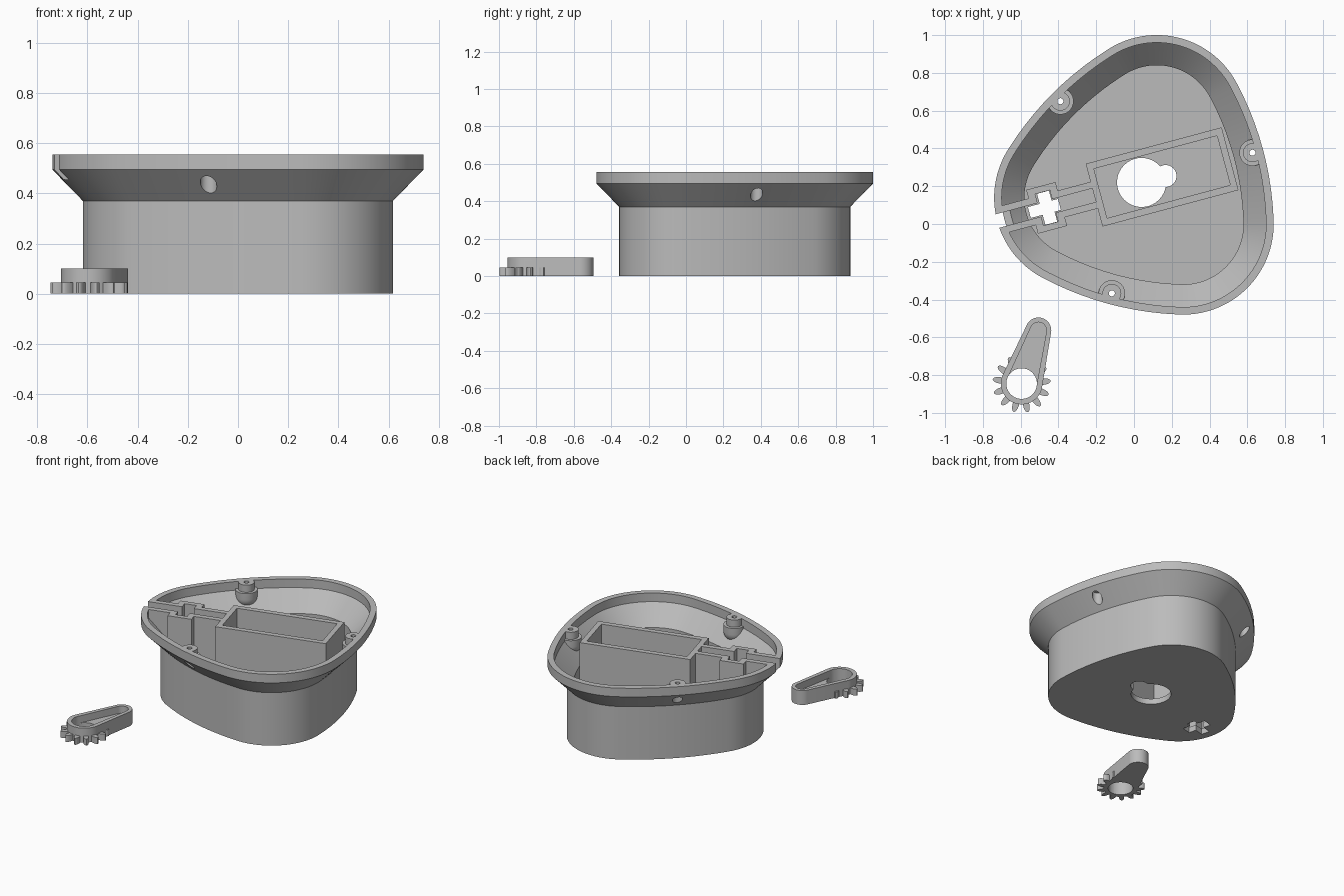
import bpy, bmesh, math
from mathutils import Vector, Matrix

if "Cube" in bpy.data.objects:
    bpy.data.objects.remove(bpy.data.objects["Cube"])

CENTRE = Vector((0.04, 0.22))
TILT = math.radians(15)
FRAME = Matrix.Translation((CENTRE.x, CENTRE.y, 0)) @ Matrix.Rotation(TILT, 4, 'Z')
TOP = 0.555

grey = bpy.data.materials.new("plain grey")
grey.diffuse_color = (0.5, 0.5, 0.5, 1)
grey.use_nodes = True
grey.node_tree.nodes["Principled BSDF"].inputs["Base Color"].default_value = grey.diffuse_color


def unit(a):
    return Vector((math.cos(a), math.sin(a)))


def stack(name, rings, matrix=Matrix()):
    """Solid skinned through (points, z) rings of equal length, capped at both ends."""
    bm = bmesh.new()
    loops = [[bm.verts.new(matrix @ Vector((p[0], p[1], z))) for p in pts] for pts, z in rings]
    for a, b in zip(loops, loops[1:]):
        for i in range(len(a)):
            j = (i + 1) % len(a)
            bm.faces.new((a[i], a[j], b[j], b[i]))
    bm.faces.new(loops[0][::-1])
    bm.faces.new(loops[-1])
    bmesh.ops.recalc_face_normals(bm, faces=bm.faces)
    mesh = bpy.data.meshes.new(name)
    bm.to_mesh(mesh)
    bm.free()
    mesh.materials.append(grey)
    ob = bpy.data.objects.new(name, mesh)
    bpy.context.collection.objects.link(ob)
    return ob


def circle(c, r, n=40):
    return [Vector(c) + r * unit(2 * math.pi * i / n) for i in range(n)]


def cylinder(name, c, r, z0, z1, matrix=Matrix()):
    return stack(name, [(circle(c, r), z0), (circle(c, r), z1)], matrix)


def box(name, u0, u1, v, z0, z1):
    """Box along the tilted axis, symmetric about it."""
    pts = [(u0, -v), (u1, -v), (u1, v), (u0, v)]
    return stack(name, [(pts, z0), (pts, z1)], FRAME)


def boolean(ob, other, op):
    mod = ob.modifiers.new(op, 'BOOLEAN')
    mod.object, mod.operation, mod.solver = other, op, 'EXACT'
    bpy.context.view_layer.objects.active = ob
    bpy.ops.object.modifier_apply(modifier=mod.name)
    bpy.data.objects.remove(other, do_unlink=True)


def smooth(ob):
    bpy.ops.object.select_all(action='DESELECT')
    ob.select_set(True)
    bpy.context.view_layer.objects.active = ob
    bpy.ops.object.shade_smooth_by_angle(angle=math.radians(30))


def outline(inset, n=144):
    """Rounded triangle: three tight corner arcs joined by three wide side arcs."""
    d, r, e = 0.312, 0.479, 1.0
    reach = math.hypot(d / 2 + e, d * 0.866)
    spread = math.atan2(d * 0.866, d / 2 + e)
    pts = []
    for i in range(n):
        a = 2 * math.pi * i / n
        k = round((a - TILT) / (2 * math.pi / 3))
        mid = TILT + k * 2 * math.pi / 3
        off = a - mid
        if abs(off) < spread:
            p = -e * unit(mid) + (r + reach - inset) * unit(a)
        else:
            p = d * unit(mid + math.copysign(math.pi / 3, off)) + (r - inset) * unit(a)
        pts.append(CENTRE + p)
    return pts


def shell(name, profile):
    return stack(name, [(outline(o), z) for o, z in profile])


def clip():
    return shell("clip", [(0.14, 0.0), (0.14, 0.37), (0.015, 0.495), (0.015, TOP)])


# flared housing
housing = shell("housing", [(0.122, 0), (0.122, 0.37), (0, 0.495), (0, TOP),
                            (0.04, TOP), (0.04, 0.495), (0.16, 0.37), (0.16, 0.04)])

# inner compartment, block and cable channel walls
walls = box("walls", -0.26, 0.485, 0.172, 0.02, TOP)
boolean(walls, box("channel", -0.85, -0.2, 0.073, 0.02, TOP), 'UNION')
boolean(walls, box("block", -0.60, -0.44, 0.12, 0.02, TOP), 'UNION')
for u0, u1, v in ((-0.225, 0.45, 0.135), (-0.9, -0.26, 0.037), (-0.56, -0.48, 0.086)):
    boolean(walls, box("hollow", u0, u1, v, 0.0, 0.7), 'DIFFERENCE')
boolean(walls, clip(), 'INTERSECT')
boolean(housing, walls, 'UNION')

# three screw bosses with domed undersides
SIDES = [FRAME @ Matrix.Rotation(k * 2 * math.pi / 3, 4, 'Z') for k in range(3)]
for m in SIDES:
    rings = []
    for i in range(1, 11):
        a = math.pi / 2 * i / 10
        rings.append((circle((0.608, 0), 0.07 * math.sin(a)), 0.46 - 0.07 * math.cos(a)))
    rings += [(circle((0.608, 0), r), z) for r, z in ((0.07, 0.505), (0.05, 0.505), (0.05, TOP))]
    boss = stack("boss", rings, m)
    boolean(boss, clip(), 'INTERSECT')
    boolean(housing, boss, 'UNION')
for m in SIDES:
    boolean(housing, cylinder("screw_hole", (0.608, 0), 0.016, 0.3, 0.7, m), 'DIFFERENCE')
    boolean(housing, cylinder("screw_recess", (0.608, 0), 0.033, 0.3, 0.49, m), 'DIFFERENCE')

# floor openings and cable slot in the rim
boolean(housing, cylinder("shaft_hole", CENTRE, 0.13, -0.1, 0.1), 'DIFFERENCE')
boolean(housing, cylinder("side_hole", (0.167, 0.254), 0.058, -0.1, 0.1), 'DIFFERENCE')
boolean(housing, box("cross_long", -0.55, -0.485, 0.085, -0.1, 0.1), 'DIFFERENCE')
boolean(housing, box("cross_short", -0.615, -0.45, 0.03, -0.1, 0.1), 'DIFFERENCE')
boolean(housing, box("rim_slot", -0.95, -0.6, 0.037, 0.455, 0.7), 'DIFFERENCE')
smooth(housing)

# lever arm with recessed top
HUB, TIP = Vector((-0.595, -0.845)), Vector((-0.506, -0.563))


def lever(r1, r2, n=72):
    pts = []
    for i in range(n):
        a = unit(2 * math.pi * i / n)
        pts.append(max((HUB + r1 * a, TIP + r2 * a), key=lambda p: p.dot(a)))
    return pts


arm = stack("lever_arm", [(lever(0.11, 0.068), 0), (lever(0.11, 0.068), 0.1)])

# rounded gear teeth around the hub
for k in range(11):
    a = math.radians(116 + k * 360 / 13)
    m = Matrix.Translation((HUB.x, HUB.y, 0)) @ Matrix.Rotation(a, 4, 'Z')
    tooth = [(0.115 + 0.04 * p.x, 0.017 * p.y) for p in circle((0, 0), 1, 20)]
    boolean(arm, stack("tooth", [(tooth, 0), (tooth, 0.045)], m), 'UNION')
boolean(arm, stack("recess", [(lever(0.08, 0.043), 0.05), (lever(0.08, 0.043), 0.2)]), 'DIFFERENCE')
boolean(arm, cylinder("hub_hole", HUB, 0.081, -0.1, 0.2), 'DIFFERENCE')
smooth(arm)
